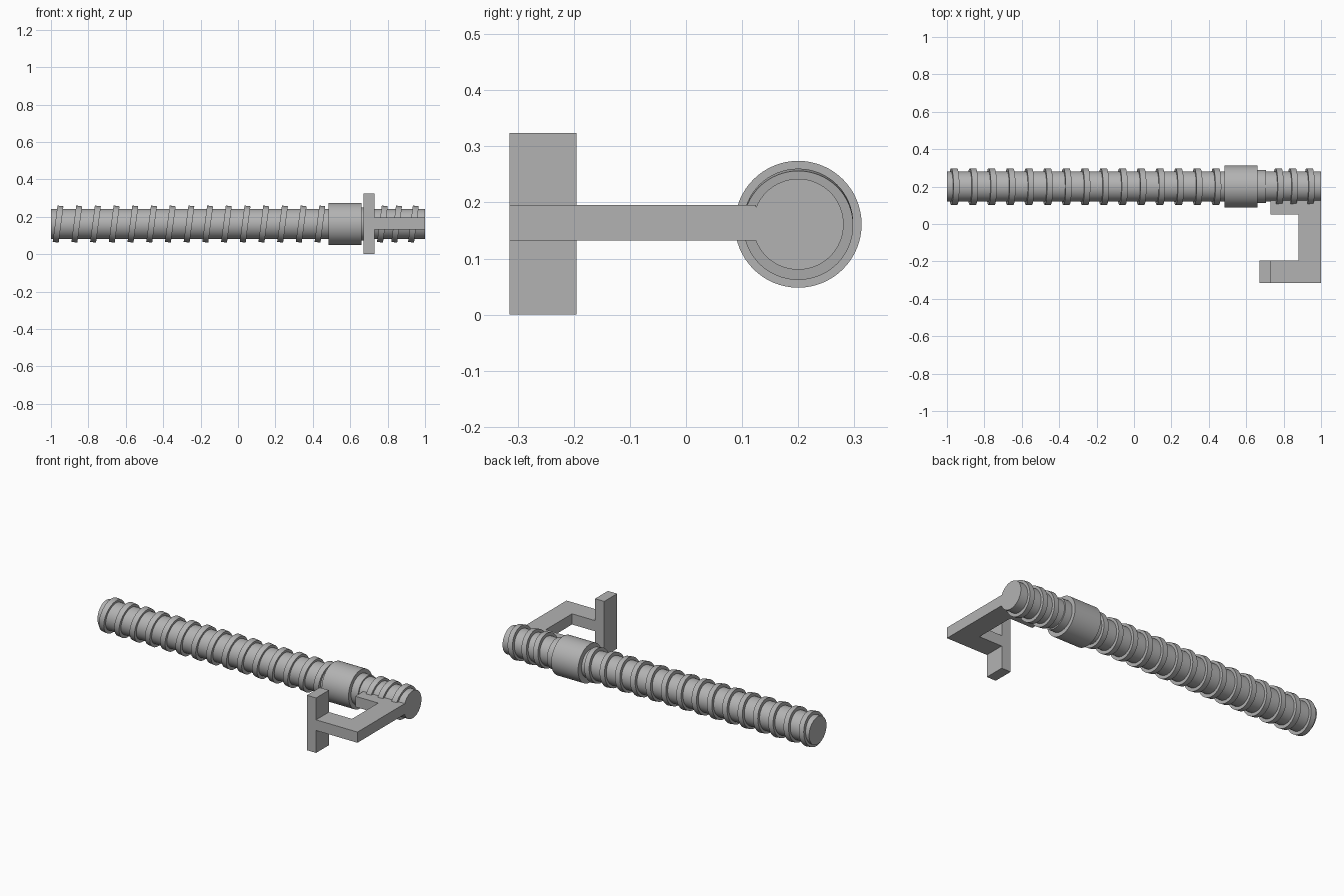
import bpy, math

cube = bpy.data.objects.get("Cube")
if cube:
    bpy.data.objects.remove(cube, do_unlink=True)

GREY = (0.45, 0.45, 0.45, 1)
mat = bpy.data.materials.new("plain grey")
mat.use_nodes = True
mat.diffuse_color = GREY
mat.node_tree.nodes["Principled BSDF"].inputs["Base Color"].default_value = GREY

AXIS_Y, AXIS_Z = 0.2, 0.161


def finish(name):
    ob = bpy.context.object
    ob.name = name
    ob.data.materials.append(mat)
    return ob


def round_part(name, x0, x1, radius, tilt=0):
    """Cylinder lying along x on the rod axis, optionally tilted."""
    bpy.ops.mesh.primitive_cylinder_add(
        vertices=64, radius=radius, depth=x1 - x0,
        location=((x0 + x1) / 2, AXIS_Y, AXIS_Z),
        rotation=(0, math.radians(90 + tilt), 0))
    bpy.ops.object.shade_smooth_by_angle(angle=math.radians(30))
    return finish(name)


def box(name, x, y, z):
    """Block given by its ranges on each axis."""
    bpy.ops.mesh.primitive_cube_add(
        size=1, location=[sum(r) / 2 for r in (x, y, z)])
    bpy.context.object.scale = [r[1] - r[0] for r in (x, y, z)]
    bpy.ops.object.transform_apply(location=False, rotation=False, scale=True)
    return finish(name)


# Rod with its collar and sleeve
round_part("rod", -1, 1, 0.081)
round_part("collar", 0.485, 0.66, 0.113)
round_part("sleeve", 0.66, 0.705, 0.089)

# Slanted ribs: a long even row and a short row by the bracket
rib_xs = [-0.962 + 0.1 * i for i in range(15)] + [0.772, 0.848, 0.938]
for i, x in enumerate(rib_xs):
    round_part(f"rib_{i + 1}", x - 0.016, x + 0.016, 0.098, tilt=7.5)

# Bracket: arm, foot along the rod, front bar and upright plate
BAR_Z = (0.132, 0.195)
box("bracket_arm", (0.88, 1), (-0.195, 0.125), BAR_Z)
box("bracket_foot", (0.73, 0.88), (0.05, 0.125), BAR_Z)
box("front_bar", (0.73, 1), (-0.315, -0.195), BAR_Z)
box("upright_plate", (0.67, 0.73), (-0.315, -0.195), (0, 0.324))
